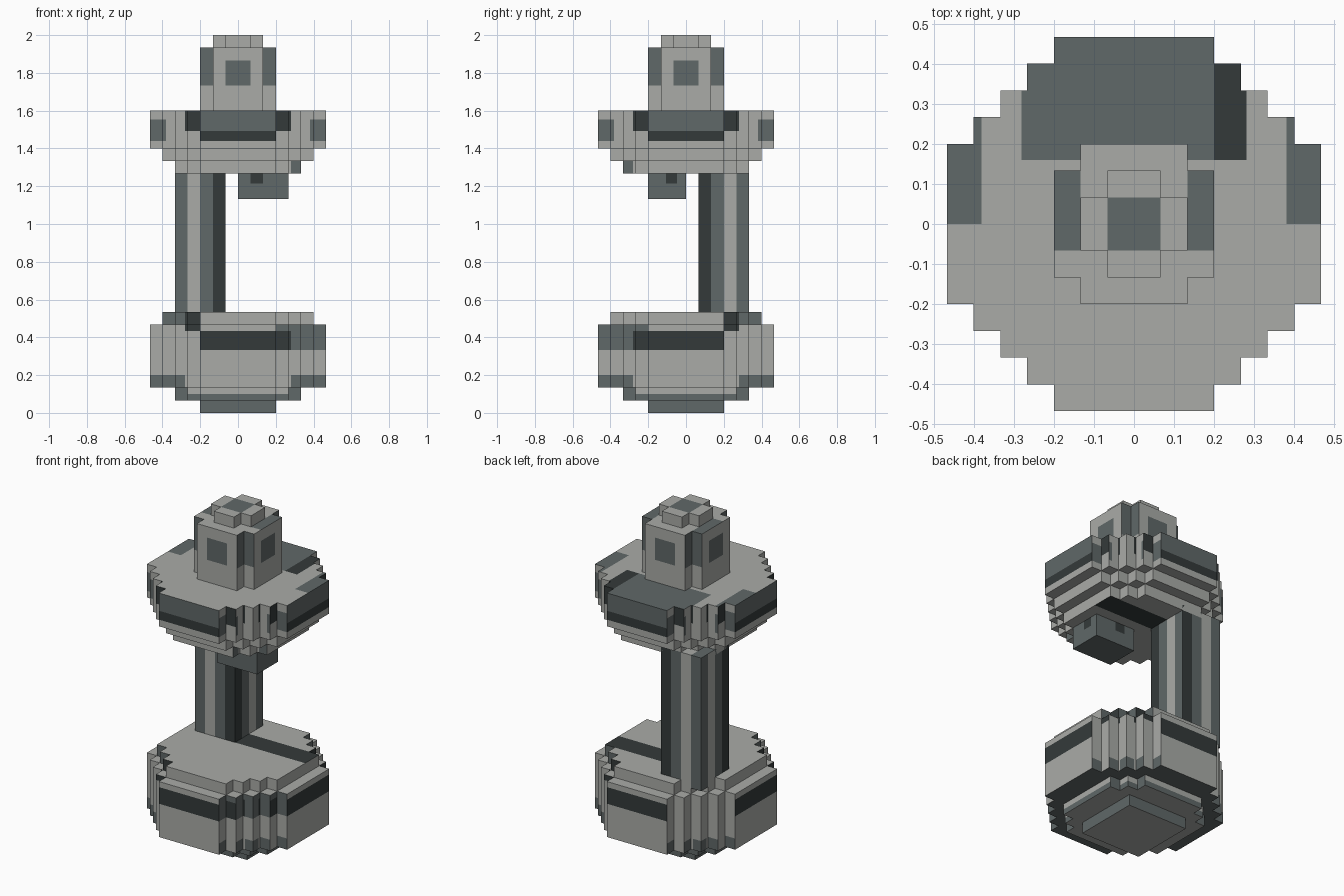
import bpy

U = 1 / 15  # size of one block

if "Cube" in bpy.data.objects:
    bpy.data.objects.remove(bpy.data.objects["Cube"], do_unlink=True)


def make_material(name, rgb):
    mat = bpy.data.materials.new(name)
    mat.use_nodes = True
    mat.diffuse_color = (*rgb, 1)
    mat.node_tree.nodes["Principled BSDF"].inputs["Base Color"].default_value = (*rgb, 1)
    return mat


MATERIALS = [
    make_material("light stone", (0.40, 0.41, 0.39)),
    make_material("slate", (0.117, 0.138, 0.138)),
    make_material("dark slate", (0.034, 0.042, 0.042)),
]
LIGHT, SLATE, DARK = range(3)


def box(x0, x1, y0, y1, z0, z1):
    return ((x0, x1), (y0, y1), (z0, z1))


def stepped_disc(steps, z0, z1):
    """Crossed boxes that form a round, stepped slab."""
    return [box(-a, a, -b, b, z0, z1) for a, b in steps]


def ring(r):
    """Half sizes of the crossed boxes for a slab of half width r."""
    return [(r - i, 3 + i) for i in range(r - 2)]


def build(name, boxes, paint, cuts=(), zcuts=()):
    """Outer skin of the united boxes, cut along grid lines and painted by rule."""
    lines = []
    for axis, extra in enumerate((cuts, cuts, zcuts)):
        bounds = {v for b in boxes for v in b[axis]}
        lo, hi = min(bounds), max(bounds)
        lines.append(sorted(bounds | {v for v in extra if lo < v < hi}))
    sizes = [len(line) - 1 for line in lines]

    def solid(cell):
        if any(not 0 <= i < n for i, n in zip(cell, sizes)):
            return False
        mid = [(l[i] + l[i + 1]) / 2 for l, i in zip(lines, cell)]
        return any(all(lo < m < hi for m, (lo, hi) in zip(mid, b)) for b in boxes)

    index, verts, faces, colours = {}, [], [], []
    cells = [(i, j, k) for i in range(sizes[0]) for j in range(sizes[1]) for k in range(sizes[2])]
    for cell in filter(solid, cells):
        for axis in range(3):
            for side in (0, 1):
                neighbour = list(cell)
                neighbour[axis] += 2 * side - 1
                if solid(neighbour):
                    continue
                u, v = (axis + 1) % 3, (axis + 2) % 3
                loop = []
                for du, dv in ((0, 0), (1, 0), (1, 1), (0, 1)):
                    corner = list(cell)
                    corner[axis] += side
                    corner[u] += du
                    corner[v] += dv
                    key = tuple(corner)
                    if key not in index:
                        index[key] = len(verts)
                        verts.append([lines[a][key[a]] for a in range(3)])
                    loop.append(index[key])
                centre = [sum(verts[i][a] for i in loop) / 4 for a in range(3)]
                faces.append(loop if side else loop[::-1])
                colours.append(paint(*centre, axis, side))

    mesh = bpy.data.meshes.new(name)
    mesh.from_pydata([[c * U for c in p] for p in verts], [], faces)
    for mat in MATERIALS:
        mesh.materials.append(mat)
    mesh.polygons.foreach_set("material_index", colours)
    mesh.update()
    bpy.context.collection.objects.link(bpy.data.objects.new(name, mesh))


def paint_base(x, y, z, axis, side):
    if axis == 2:
        if side:
            return DARK if z > 7.5 and -1 < x < 6 and 1 < y < 3 else LIGHT
        return SLATE if z > 1.5 else LIGHT
    t = abs(y) if axis == 0 else abs(x)
    if z < 2:
        return LIGHT if z > 1.5 and t < 4 else SLATE
    if z < 3:
        return SLATE if t > 4.2 else LIGHT
    if 5 < z < 6.5 and t < 3:
        return DARK
    if 5 < z < 7 and t > 3 and x > 0 > y:
        return DARK if t < 4.2 and z < 6.5 else SLATE
    if z > 6.5 and t > 3 and x * y > 0:
        if t < 4.2:
            return DARK
        return SLATE if z > 7 else LIGHT
    return LIGHT


def paint_upper_disc(x, y, z, axis, side):
    if axis == 2:
        if not side:
            return DARK if z < 19.5 and x > -1 and 1 < y < 3 else LIGHT
        if y > 2.4 and abs(x) < 4.2:
            return DARK if x > 3 and y < 6 else SLATE
        return SLATE if abs(x) > 5.7 and 0 < y < 4 else LIGHT
    t = abs(y) if axis == 0 else abs(x)
    if z > 21:
        if t < 3:
            return SLATE if z > 22.4 else DARK if z > 21.6 else LIGHT
        if t < 4.2:
            return DARK if z > 22.4 else LIGHT
        return SLATE if t > 5.7 and 21.6 < z < 23.3 else LIGHT
    return SLATE if z < 20 and t > 4.2 and x > 0 > y else LIGHT


def paint_column(x, y, z, axis, side):
    # upright stripes, mirrored about the diagonal
    stripe = int(5 - y) if axis == 0 else int(x + 5)
    return (SLATE, LIGHT, SLATE, DARK)[min(stripe, 3)]


def paint_head(x, y, z, axis, side):
    if axis == 2:
        if z > 29.5:
            return SLATE if abs(x) < 1 and abs(y) < 1 else LIGHT
        return SLATE if abs(x) > 2 and -1 < y < 2 else LIGHT
    t = abs(y) if axis == 0 else abs(x)
    if z > 29:
        return LIGHT
    if t > 2:
        return SLATE if z > 26 else LIGHT
    return SLATE if t < 1 and 26 < z < 28 else LIGHT


def paint_bracket(x, y, z, axis, side):
    spot = 1 < x < 2 if axis == 1 else -1.6 < y < -0.7
    return DARK if axis != 2 and spot and z > 18.2 else SLATE


# Stepped foot
build("base",
      stepped_disc([(3, 3)], 0, 1) + stepped_disc(ring(5), 1, 2)
      + stepped_disc(ring(7), 2, 7) + stepped_disc(ring(6), 7, 8),
      paint_base, (-4.2, -1, 0, 1, 4.2), (1.5, 3, 5, 6.5))

# Off-centre upright
build("column", [box(-5, -1, 1, 5, 7.5, 19.5)], paint_column, range(-5, 6))

# Wide collar under the head
build("upper_disc",
      stepped_disc(ring(5), 19, 20) + stepped_disc(ring(6), 20, 21)
      + stepped_disc(ring(7), 21, 24),
      paint_upper_disc, (-5.7, -4.2, -1, 0, 1, 2.4, 4.2, 5.7), (21.6, 22.4, 23.3))

# Cross-shaped head with a small cap
build("head",
      stepped_disc([(3, 2), (2, 3)], 24, 29) + stepped_disc([(2, 1), (1, 2)], 29, 30),
      paint_head, (-1, 1), (26, 28))

# Block hanging under the collar
build("hanging_bracket", [box(0, 4, -3, 0, 17, 19)], paint_bracket,
      (-1.6, -0.7, 1, 2), (18.2,))
